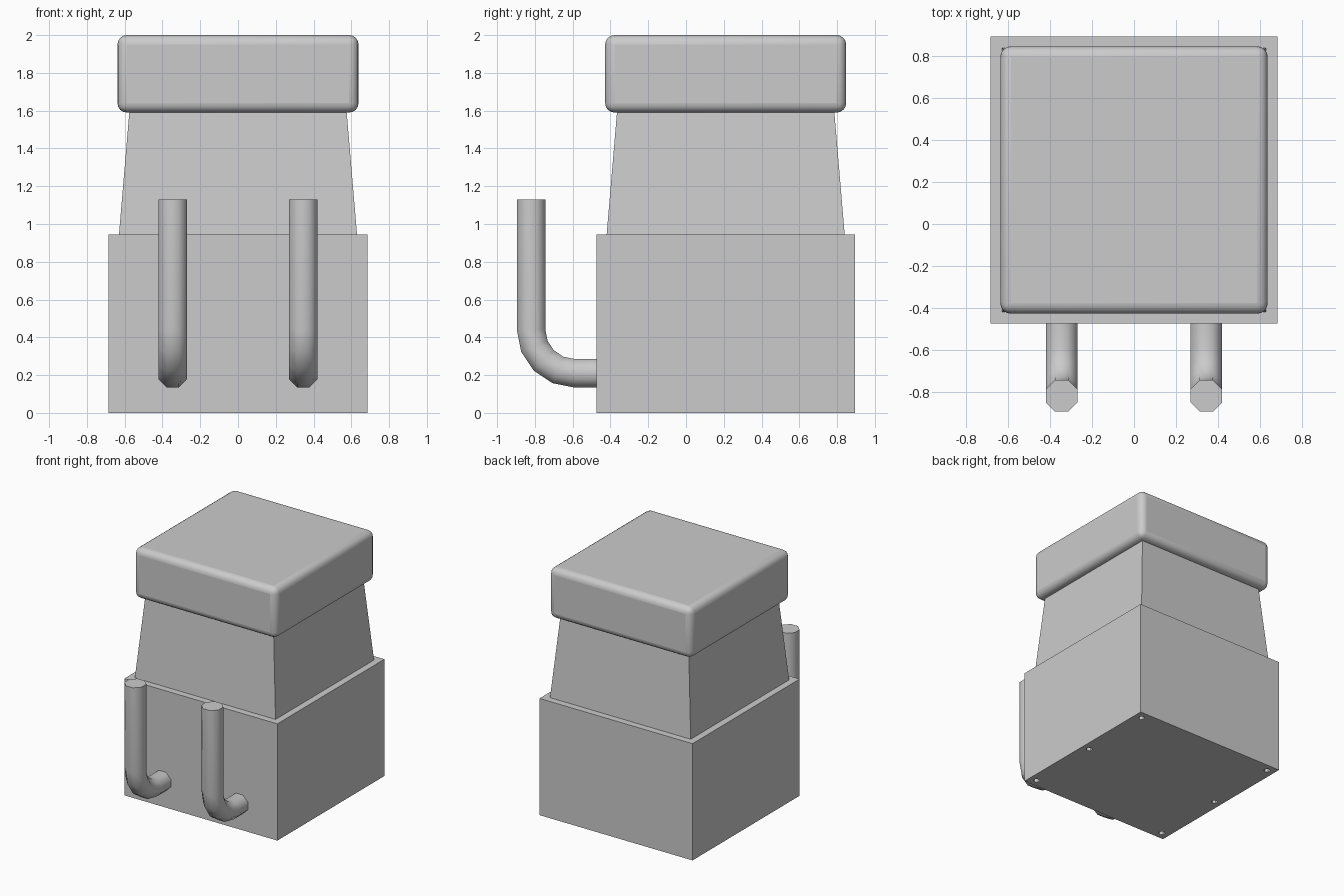
import bpy, bmesh, math
from mathutils import Vector

cube = bpy.data.objects.get("Cube")
if cube:
    bpy.data.objects.remove(cube, do_unlink=True)

grey = bpy.data.materials.new("plain_grey")
grey.use_nodes = True
colour = (0.6, 0.6, 0.6, 1)
grey.diffuse_color = colour
grey.node_tree.nodes["Principled BSDF"].inputs["Base Color"].default_value = colour

MID_Y = 0.21  # the body sits behind the hooks


def make_object(name, bm):
    bmesh.ops.recalc_face_normals(bm, faces=bm.faces)
    mesh = bpy.data.meshes.new(name)
    bm.to_mesh(mesh)
    bm.free()
    mesh.materials.append(grey)
    obj = bpy.data.objects.new(name, mesh)
    bpy.context.collection.objects.link(obj)
    return obj


def block(name, low, high, z0, z1):
    """Square block with half width low at the bottom and high at the top."""
    bm = bmesh.new()
    bmesh.ops.create_cube(bm, size=2)
    for v in bm.verts:
        half = high if v.co.z > 0 else low
        z = z1 if v.co.z > 0 else z0
        v.co = (v.co.x * half, MID_Y + v.co.y * half, z)
    return make_object(name, bm)


def smooth(obj, angle):
    bpy.ops.object.select_all(action='DESELECT')
    obj.select_set(True)
    bpy.context.view_layer.objects.active = obj
    bpy.ops.object.shade_smooth_by_angle(angle=math.radians(angle))


def bevel(obj, width, segments):
    mod = obj.modifiers.new("rounded_edges", 'BEVEL')
    mod.width = width
    mod.segments = segments


def hook(name, x, radius=0.082, sides=8):
    """Octagonal rod: upright, quarter bend, then back into the body."""
    bend, y, z = 0.23, -0.82, 0.21
    path = [(y, 1.13, 0)]
    for i in range(5):
        a = math.pi / 2 * i / 4
        path.append((y + bend * (1 - math.cos(a)), z + bend * (1 - math.sin(a)), a))
    path.append((-0.46, z, math.pi / 2))
    bm = bmesh.new()
    rings = []
    for py, pz, a in path:
        out = Vector((0, math.cos(a), math.sin(a)))
        ring = []
        for k in range(sides):
            t = 2 * math.pi * (k + 0.5) / sides
            offset = Vector((math.cos(t), 0, 0)) + out * math.sin(t)
            ring.append(bm.verts.new(Vector((x, py, pz)) + offset * radius))
        rings.append(ring)
    for r0, r1 in zip(rings, rings[1:]):
        for k in range(sides):
            n = (k + 1) % sides
            bm.faces.new((r0[k], r0[n], r1[n], r1[k]))
    bm.faces.new(rings[0])
    bm.faces.new(rings[-1])
    smooth(make_object(name, bm), 50)


# Body, tapered neck and rounded cap
base = block("base_box", 0.685, 0.685, 0, 0.945)
block("tapered_neck", 0.63, 0.573, 0.945, 1.62)
cap = block("cap", 0.638, 0.638, 1.59, 2.0)
bevel(cap, 0.05, 4)
smooth(cap, 40)

# Two hooks on the front
hook("right_hook", -0.345)
hook("left_hook", 0.345)

# Six screw holes under the base
bm = bmesh.new()
for sx in (-1, 1):
    for sy in (-1, 0, 1):
        made = bmesh.ops.create_cone(bm, cap_ends=True, segments=6,
                                     radius1=0.025, radius2=0.025, depth=0.1)
        bmesh.ops.translate(bm, verts=made["verts"],
                            vec=(sx * 0.62, MID_Y + sy * 0.62, 0))
cutter = make_object("screw_hole_cutter", bm)
cutter.hide_render = True
cutter.hide_set(True)
cut = base.modifiers.new("screw_holes", 'BOOLEAN')
cut.operation = 'DIFFERENCE'
cut.solver = 'EXACT'
cut.object = cutter
